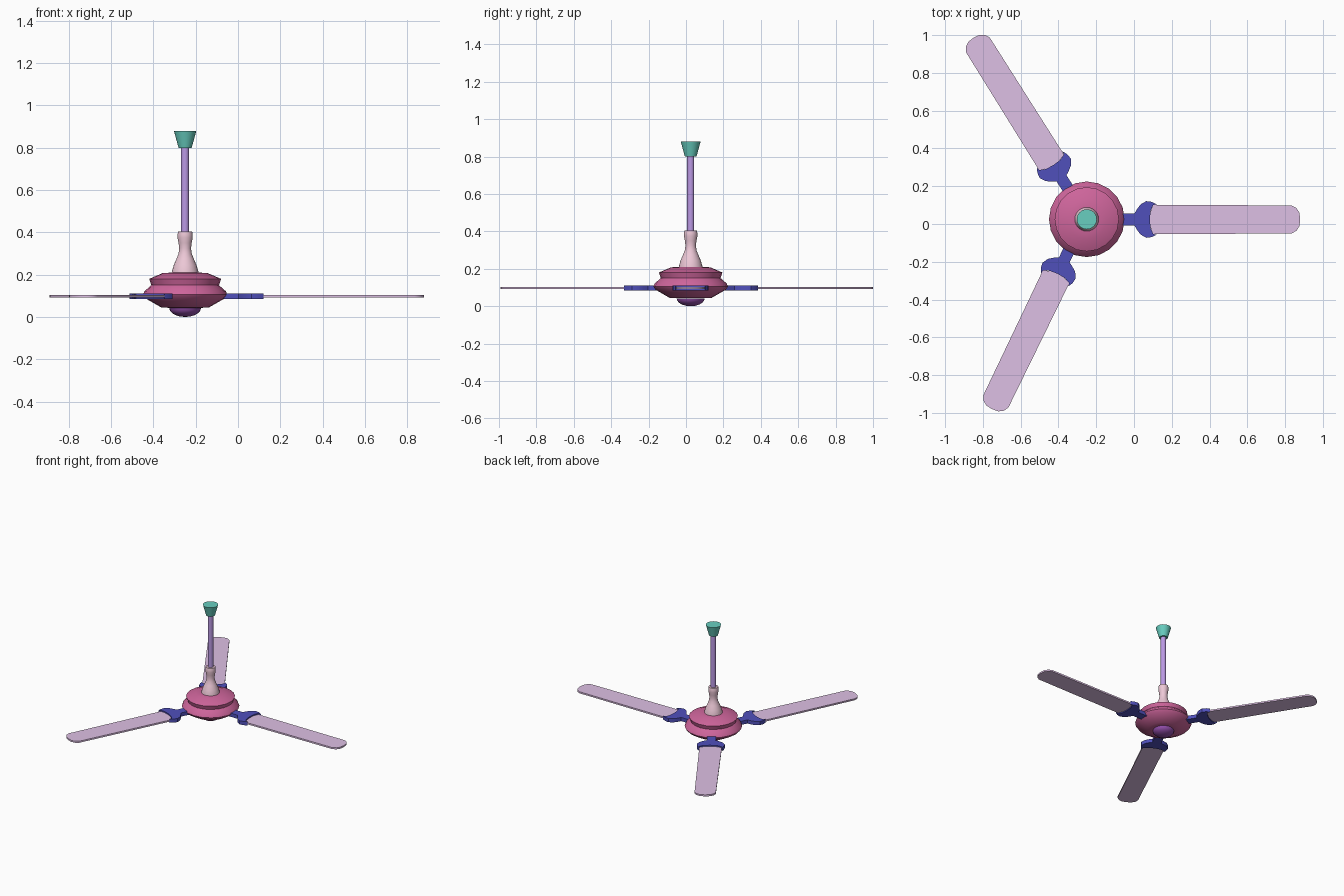
import bpy, bmesh, math
from mathutils import Matrix

if "Cube" in bpy.data.objects:
    bpy.data.objects.remove(bpy.data.objects["Cube"])

CX, CY = -0.25, 0.025   # fan axis


def finish(name, bm, color, angle=32):
    bmesh.ops.recalc_face_normals(bm, faces=bm.faces)
    me = bpy.data.meshes.new(name)
    bm.to_mesh(me)
    bm.free()
    ob = bpy.data.objects.new(name, me)
    bpy.context.collection.objects.link(ob)
    mat = bpy.data.materials.get(color[0]) or bpy.data.materials.new(color[0])
    mat.diffuse_color = (*color[1], 1)
    mat.use_nodes = True
    mat.node_tree.nodes["Principled BSDF"].inputs["Base Color"].default_value = mat.diffuse_color
    me.materials.append(mat)
    bpy.ops.object.select_all(action='DESELECT')
    ob.select_set(True)
    bpy.context.view_layer.objects.active = ob
    bpy.ops.object.shade_smooth_by_angle(angle=math.radians(angle))
    return ob


def lathe(name, profile, sides, color):
    """Closed solid of revolution about the fan axis from (radius, z) pairs."""
    bm = bmesh.new()
    rings = [[bm.verts.new((CX + r * math.cos(2 * math.pi * i / sides),
                            CY + r * math.sin(2 * math.pi * i / sides), z))
              for i in range(sides)] for r, z in profile]
    for a, b in zip(rings, rings[1:]):
        for i in range(sides):
            j = (i + 1) % sides
            bm.faces.new((a[i], a[j], b[j], b[i]))
    bm.faces.new(rings[0][::-1])
    bm.faces.new(rings[-1])
    return finish(name, bm, color)


def plate(name, half, z0, z1, matrix, color):
    """Flat plate from half an outline (y >= 0), mirrored across local x."""
    pts = half + [(x, -y) for x, y in reversed(half) if y > 0]
    bm = bmesh.new()
    face = bm.faces.new([bm.verts.new((x, y, z0)) for x, y in pts])
    ext = bmesh.ops.extrude_face_region(bm, geom=[face])
    bmesh.ops.translate(bm, vec=(0, 0, z1 - z0),
                        verts=[v for v in ext['geom'] if isinstance(v, bmesh.types.BMVert)])
    bmesh.ops.transform(bm, matrix=matrix, verts=bm.verts)
    return finish(name, bm, color)


RED = ("crimson", (0.62, 0.13, 0.33))
PINK = ("pink", (0.85, 0.58, 0.68))
VIOLET = ("violet", (0.50, 0.32, 0.78))
TEAL = ("teal", (0.14, 0.62, 0.53))
NAVY = ("navy", (0.08, 0.08, 0.50))
LILAC = ("lilac", (0.73, 0.53, 0.78))
PURPLE = ("purple", (0.30, 0.08, 0.42))

# motor housing with groove below the cap
lathe("motor_housing", [(0.075, 0.043), (0.113, 0.045), (0.188, 0.088), (0.2, 0.105),
                        (0.192, 0.122), (0.16, 0.15), (0.17, 0.18),
                        (0.105, 0.208), (0.05, 0.21)], 20, RED)
# bottom dome
lathe("bottom_cap", [(0.075 * math.sin(math.radians(a)), 0.045 - 0.042 * math.cos(math.radians(a)) - 0.003)
                     for a in (3, 20, 38, 56, 74, 90)], 24, PURPLE)
# flared collar, rod and ceiling cup
lathe("collar", [(0.064, 0.2), (0.063, 0.213), (0.054, 0.245), (0.041, 0.275), (0.031, 0.30),
                 (0.028, 0.325), (0.031, 0.35), (0.036, 0.375), (0.036, 0.39), (0.033, 0.405)], 24, PINK)
lathe("down_rod", [(0.019, 0.38), (0.019, 0.82)], 20, VIOLET)
lathe("ceiling_cup", [(0.031, 0.8), (0.053, 0.88)], 24, TEAL)

# blade arms: local origin is the inner end of each blade
blade = [(0, 0), (0.003, 0.03), (0.022, 0.078), (0.755, 0.074),
         (0.78, 0.06), (0.796, 0.035), (0.8, 0)]
bracket = [(-0.17, 0.031), (-0.078, 0.031), (-0.064, 0.055), (-0.045, 0.08), (-0.015, 0.097),
           (0.015, 0.093), (0.04, 0.08), (0.022, 0.077), (0.008, 0.045), (0.004, 0)]
arms = [(0.08, 0.024, 0), (-0.425, 0.308, 122.1), (-0.403, -0.26, 244.2)]
for i, (x, y, deg) in enumerate(arms, 1):
    m = Matrix.Translation((x, y, 0)) @ Matrix.Rotation(math.radians(deg), 4, 'Z')
    plate(f"blade_{i}", blade, 0.091, 0.103, m, LILAC)
    plate(f"blade_bracket_{i}", bracket, 0.084, 0.112, m, NAVY)
